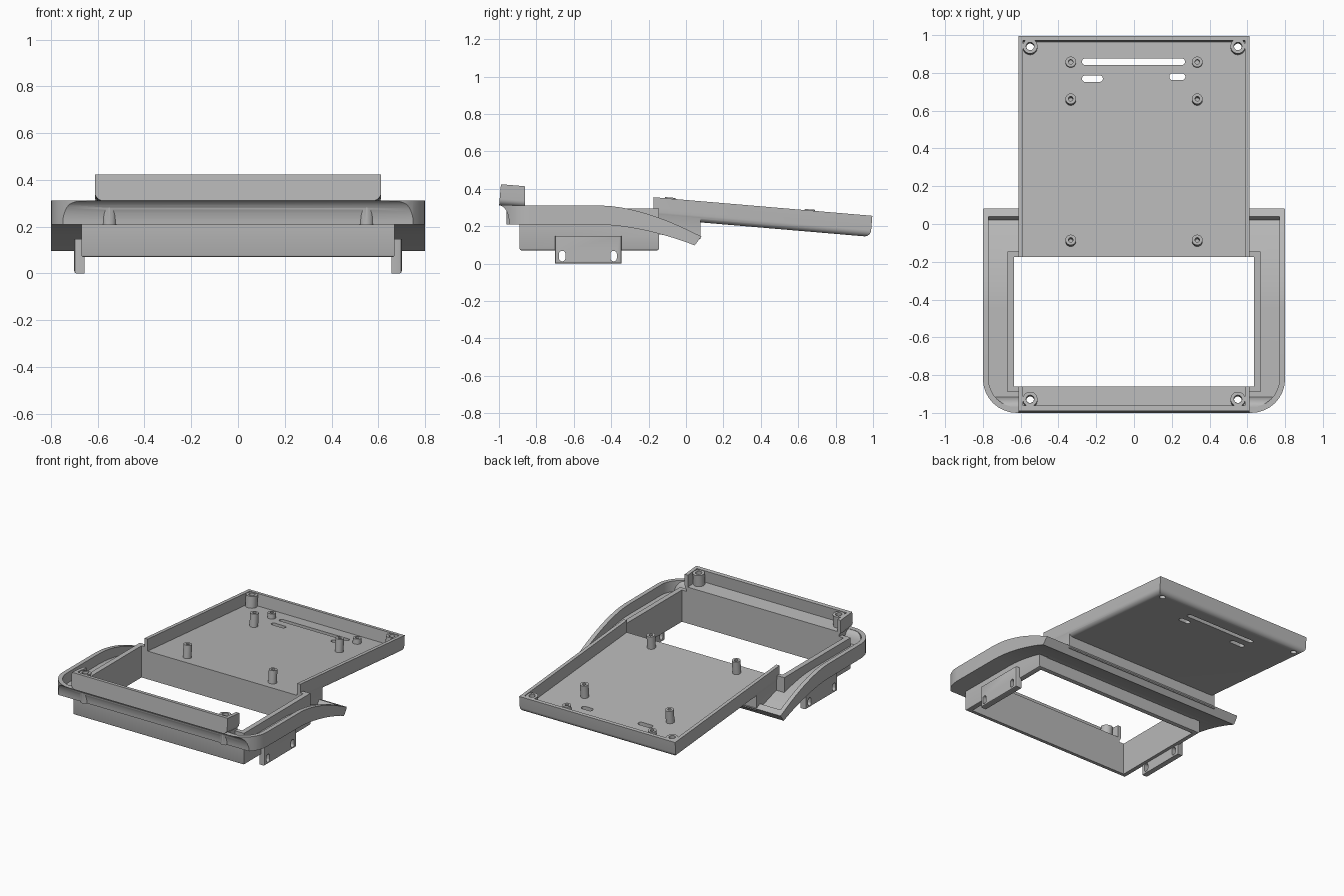
import bpy, bmesh
from math import sin, cos, pi, atan
from mathutils import Matrix

if "Cube" in bpy.data.objects:
    bpy.data.objects.remove(bpy.data.objects["Cube"], do_unlink=True)

GREY = (0.48, 0.48, 0.48, 1)
grey = bpy.data.materials.new("plain_grey")
grey.use_nodes = True
grey.diffuse_color = GREY
grey.node_tree.nodes["Principled BSDF"].inputs["Base Color"].default_value = GREY

# The tray lies on a plane that slopes down to the back
TILT = Matrix.Translation((0, 0, 0.34)) @ Matrix.Rotation(-atan(0.085), 4, 'X')


def finish(name, bm, matrix=None):
    bmesh.ops.recalc_face_normals(bm, faces=bm.faces)
    if matrix:
        bm.transform(matrix)
    mesh = bpy.data.meshes.new(name)
    bm.to_mesh(mesh)
    bm.free()
    mesh.materials.append(grey)
    ob = bpy.data.objects.new(name, mesh)
    bpy.context.collection.objects.link(ob)
    return ob


def prism(name, points, axis, lo, hi):
    """Extrude an outline: (y, z) points along x, or (x, y) points along z."""
    bm = bmesh.new()
    place = (lambda p, t: (t, *p)) if axis == 'x' else (lambda p, t: (*p, t))
    a = [bm.verts.new(place(p, lo)) for p in points]
    b = [bm.verts.new(place(p, hi)) for p in points]
    bm.faces.new(a)
    bm.faces.new(b)
    for i in range(len(a)):
        j = (i + 1) % len(a)
        bm.faces.new((a[i], a[j], b[j], b[i]))
    return finish(name, bm)


def box(name, x, y, z, matrix=None, round_if=None, radius=0.01, segments=2):
    bm = bmesh.new()
    bmesh.ops.create_cube(bm, size=1)
    for v in bm.verts:
        v.co = [r[0] if c < 0 else r[1] for c, r in zip(v.co, (x, y, z))]
    if round_if:
        edges = [e for e in bm.edges if round_if((e.verts[0].co + e.verts[1].co) / 2)]
        bmesh.ops.bevel(bm, geom=edges, offset=radius, segments=segments,
                        profile=0.5, affect='EDGES')
    return finish(name, bm, matrix)


def rounded(x0, x1, y0, y1, front, back):
    """Rounded rectangle with its own radius for the low-y and high-y corners."""
    points = []
    for cx, cy, r, start in ((x1 - back, y1 - back, back, 0), (x0 + back, y1 - back, back, 1),
                             (x0 + front, y0 + front, front, 2), (x1 - front, y0 + front, front, 3)):
        for i in range(9):
            t = (start + i / 8) * pi / 2
            points.append((cx + r * cos(t), cy + r * sin(t)))
    return points


def pill(x0, x1, y0, y1):
    r = min(x1 - x0, y1 - y0) * 0.49
    return rounded(x0, x1, y0, y1, r, r)


def tube(name, x, y, outer, inner, z0, z1):
    """Hollow round post standing on the tilted tray."""
    bm = bmesh.new()
    rings = []
    for r, z in ((outer, z0), (outer, z1), (inner, z1), (inner, z0)):
        rings.append([bm.verts.new((x + r * cos(i * pi / 12), y + r * sin(i * pi / 12), z))
                      for i in range(24)])
    for k in range(4):
        a, b = rings[k], rings[(k + 1) % 4]
        for i in range(24):
            j = (i + 1) % 24
            bm.faces.new((a[i], a[j], b[j], b[i]))
    return finish(name, bm, TILT)


def combine(target, other, operation):
    mod = target.modifiers.new("cut", 'BOOLEAN')
    mod.operation = operation
    mod.solver = 'EXACT'
    mod.object = other
    bpy.context.view_layer.objects.active = target
    bpy.ops.object.modifier_apply(modifier=mod.name)
    bpy.data.objects.remove(other, do_unlink=True)


def drop(y, start, amount):
    """Height of the skirt curve as it sweeps down to the back."""
    return start - amount * (max(0, y + 0.45) / 0.5) ** 1.7


def cove(shift, low):
    return [(-0.995 + shift + 0.05 * cos(t * pi / 16), 0.21 + 0.1 * sin(t * pi / 16))
            for t in range(8, -1, -1) if 0.21 + 0.1 * sin(t * pi / 16) > low]


# Skirt: side profile with a coved front, trimmed to a rounded outline
steps = [-0.45 + i * 0.05 for i in range(11)]
under = [(y, drop(y, 0.207, 0.11)) for y in steps[:-1]] + [(0.046, 0.097)]
over = [(0.083, 0.145)] + [(y, drop(y, 0.31, 0.15)) for y in reversed(steps)]
housing = prism("housing", cove(0, 0) + under + over + [(-1.0, 0.312)], 'x', -0.8, 0.8)
combine(housing, prism("outline", rounded(-0.8, 0.8, -1, 0.09, 0.18, 0.02), 'z', 0, 0.6),
        'INTERSECT')

# Troughs on both sides of the skirt
floor = [(y, drop(y, 0.237, 0.11)) for y in steps[:-1]] + [(0.022, 0.137)]
trough_profile = cove(0.03, 0.237) + [(-0.915, 0.237)] + floor + [(0.057, 0.19), (0.057, 0.5),
                                                                  (-0.965, 0.5)]
for x0, x1 in ((-0.79, -0.6), (0.6, 0.79)):
    trough = prism("trough", trough_profile, 'x', x0, x1)
    combine(trough, prism("trough_outline", rounded(-0.77, 0.77, -0.97, 0.08, 0.15, 0.01),
                          'z', 0, 0.7), 'INTERSECT')
    combine(housing, trough, 'DIFFERENCE')

# Collar, riser and sloping tray joined to the skirt
combine(housing, box("collar", (-0.67, 0.67), (-0.89, -0.145), (0.07, 0.295),
                     round_if=lambda c: c.z < 0.1), 'UNION')
combine(housing, prism("riser", [(-0.18, 0.16), (0.078, 0.13), (0.078, 0.31), (-0.18, 0.33)],
                       'x', -0.609, 0.609), 'UNION')
combine(housing, box("tray", (-0.612, 0.612), (-0.993, 1.0), (-0.113, 0), TILT,
                     lambda c: c.z < -0.1 and c.y > -0.9, 0.035, 6), 'UNION')
combine(housing, box("tray_hollow", (-0.587, 0.587), (-0.965, 0.975), (-0.085, 0.3), TILT),
        'DIFFERENCE')

# Front columns that run down through the cove
for s in (-1, 1):
    combine(housing, prism("column", pill(s * 0.55 - 0.03, s * 0.55 + 0.03, -0.96, -0.9),
                           'z', 0.208, 0.33), 'UNION')

# Large opening, cable slots and screw holes
combine(housing, box("opening", (-0.635, 0.635), (-0.86, -0.175), (0, 0.7)), 'DIFFERENCE')
slots = [(-0.275, 0.27, 0.842, 0.876), (-0.275, -0.165, 0.752, 0.787), (0.187, 0.272, 0.762, 0.797)]
for x in (-0.55, 0.55):
    slots += [(x - 0.02, x + 0.02, y - 0.02, y + 0.02) for y in (-0.927, 0.94)]
for slot in slots:
    combine(housing, prism("slot", pill(*slot), 'z', 0, 0.7), 'DIFFERENCE')
parts = [housing]

# Corner bosses and board standoffs, mirrored left and right
for side, s in (("right", -1), ("left", 1)):
    for place, y in (("front", -0.963), ("back", 0.945)):
        y = -0.932 + 0.002 if place == "front" else y
        parts.append(tube(f"{place}_{side}_boss", s * 0.55, y, 0.039, 0.021, -0.09, -0.004))
    for place, y, top in (("front", -0.085, 0.006), ("middle", 0.665, 0.006),
                          ("back", 0.866, -0.05)):
        parts.append(tube(f"{place}_{side}_standoff", s * 0.335, y, 0.028, 0.012, -0.09, top))

    # Side clip with two slots
    x = sorted((s * 0.657, s * 0.7))
    clip = box(f"{side}_clip", x, (-0.7, -0.345), (0, 0.147),
               round_if=lambda c: abs(c.x) > 0.69 and c.z < 0.1)
    for y in (-0.662, -0.387):
        combine(clip, prism("clip_slot", pill(y - 0.017, y + 0.017, 0.012, 0.068),
                            'x', x[0] - 0.1, x[1] + 0.1), 'DIFFERENCE')
    parts.append(clip)

# Smooth the rounded areas, keep the edges sharp
bpy.ops.object.select_all(action='DESELECT')
for ob in parts:
    ob.select_set(True)
bpy.context.view_layer.objects.active = housing
bpy.ops.object.shade_smooth_by_angle(angle=0.5)
